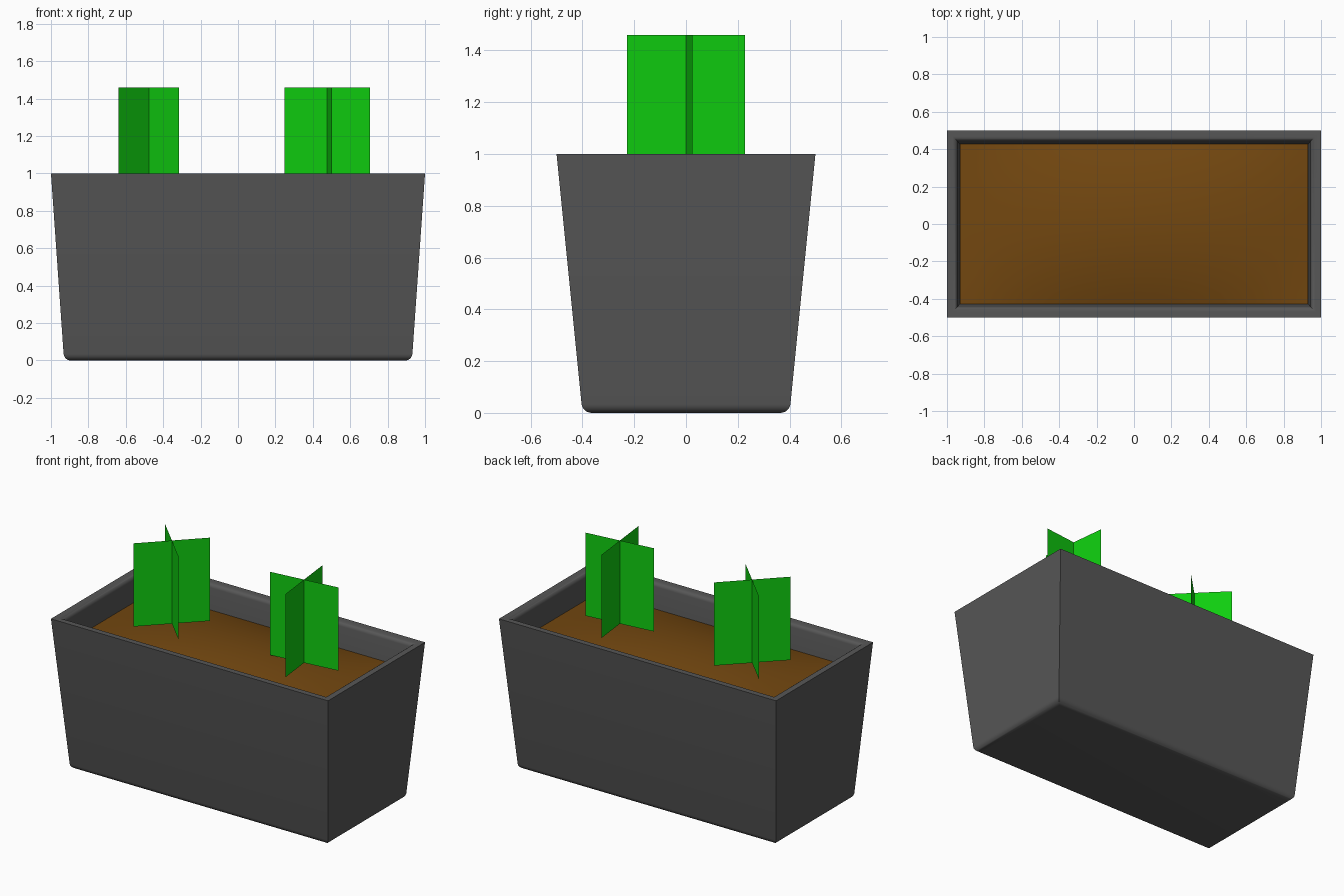
import bpy, bmesh, math

cube = bpy.data.objects.get("Cube")
if cube:
    bpy.data.objects.remove(cube, do_unlink=True)


def material(name, rgb):
    m = bpy.data.materials.new(name)
    m.use_nodes = True
    m.diffuse_color = (*rgb, 1)
    bsdf = m.node_tree.nodes["Principled BSDF"]
    bsdf.inputs["Base Color"].default_value = (*rgb, 1)
    bsdf.inputs["Roughness"].default_value = 0.8
    return m


def finish(bm, name, mat, smooth=False):
    mesh = bpy.data.meshes.new(name)
    bm.to_mesh(mesh)
    bm.free()
    mesh.materials.append(mat)
    obj = bpy.data.objects.new(name, mesh)
    bpy.context.collection.objects.link(obj)
    if smooth:
        bpy.ops.object.select_all(action="DESELECT")
        obj.select_set(True)
        bpy.context.view_layer.objects.active = obj
        bpy.ops.object.shade_smooth_by_angle(angle=math.radians(35))
    return obj


grey = material("dark grey pot", (0.095, 0.095, 0.095))
brown = material("brown soil", (0.17, 0.063, 0.005))
green = material("bright green leaf", (0.005, 0.62, 0.005))

# Planter: rectangular rings lofted from the base, over the rim and inside
TAPER_X, TAPER_Y = 0.07, 0.10


def outline(z, inset):
    return (1 - TAPER_X * (1 - z) - inset, 0.5 - TAPER_Y * (1 - z) - inset, z)


rings = []
R = 0.035
for i in range(7):                                  # rounded base edge
    a = math.pi / 2 * i / 6
    rings.append(outline(R * (1 - math.cos(a)), R * (1 - math.sin(a))))
rings.append(outline(1, 0))
r, wall = 0.025, 0.055
for i in range(7):                                  # rounded inner rim
    a = math.pi / 2 * i / 6
    rings.append(outline(1 - r * (1 - math.cos(a)), wall - r + r * math.sin(a)))
rings.append(outline(0.8, wall))

bm = bmesh.new()
loops = [[bm.verts.new((sx * hx, sy * hy, z))
          for sx, sy in ((-1, -1), (1, -1), (1, 1), (-1, 1))] for hx, hy, z in rings]
for low, high in zip(loops, loops[1:]):
    for k in range(4):
        n = (k + 1) % 4
        bm.faces.new((low[k], low[n], high[n], high[k]))
bm.faces.new(loops[0][::-1])
bm.faces.new(loops[-1])
finish(bm, "planter_box", grey, True)

# Soil: gently mounded sheet meeting the inner walls
bm = bmesh.new()
bmesh.ops.create_grid(bm, x_segments=24, y_segments=14, size=1)
for v in bm.verts:
    u, w = v.co.x, v.co.y
    v.co = (u * 0.93, w * 0.43, 0.837 + 0.07 * (1 - u * u) * (1 - w * w))
finish(bm, "soil", brown, True)


# Plants: two crossed upright sheets each
def crossed_leaves(name, x, angle):
    bm = bmesh.new()
    for turn in (0, math.pi / 2):
        dx, dy = 0.23 * math.cos(angle + turn), 0.23 * math.sin(angle + turn)
        corners = ((-1, 0.917), (1, 0.917), (1, 1.46), (-1, 1.46))
        bm.faces.new([bm.verts.new((x + s * dx, s * dy, z)) for s, z in corners])
    finish(bm, name, green)


crossed_leaves("left_plant", 0.477, math.radians(6.5))
crossed_leaves("right_plant", -0.477, math.radians(45))
